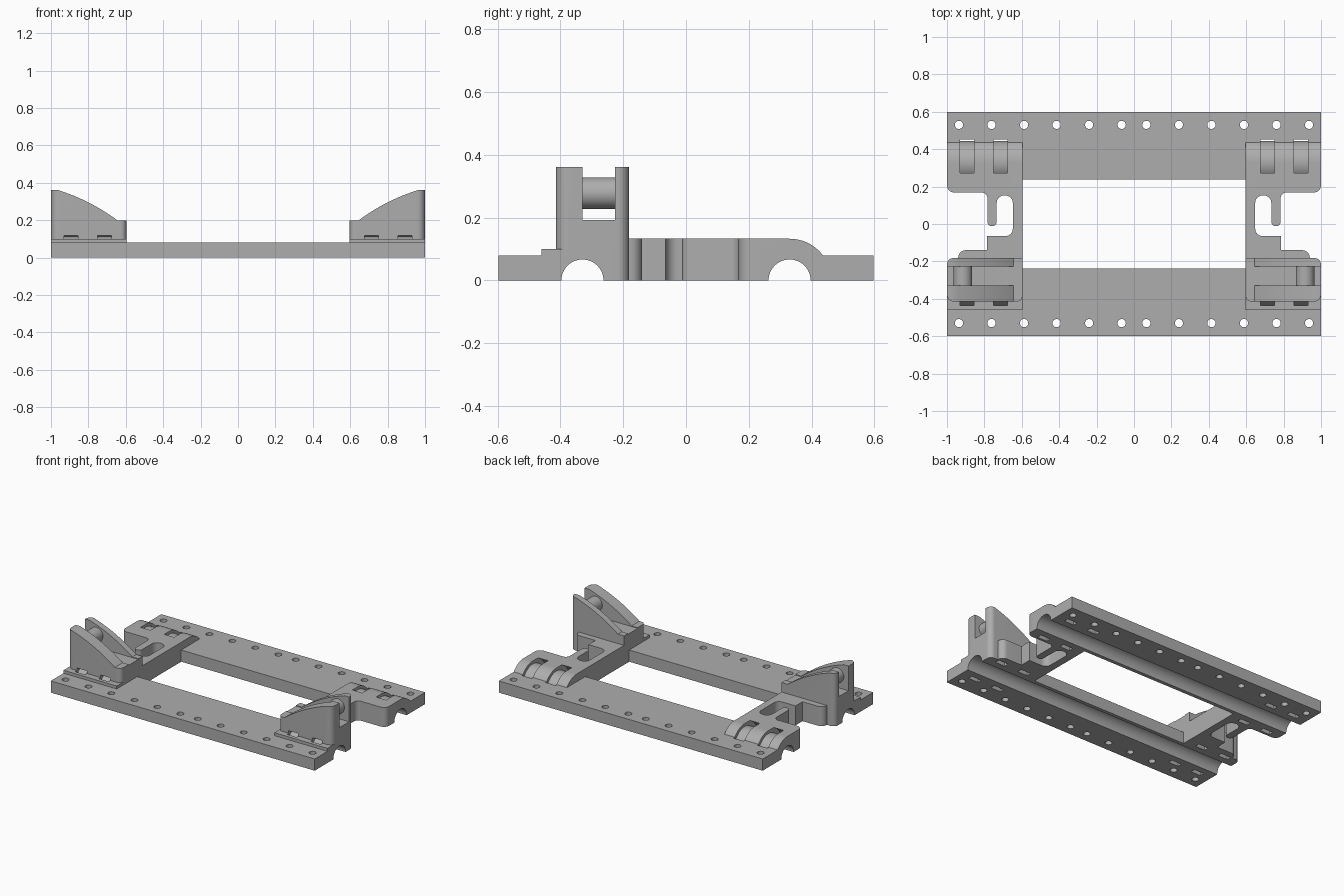
import bpy, bmesh
from math import cos, sin, radians, pi
from mathutils import Vector

if "Cube" in bpy.data.objects:
    bpy.data.objects.remove(bpy.data.objects["Cube"], do_unlink=True)

grey = bpy.data.materials.new("plain grey")
grey.use_nodes = True
grey.diffuse_color = (0.42, 0.42, 0.42, 1)
grey.node_tree.nodes["Principled BSDF"].inputs["Base Color"].default_value = (0.42, 0.42, 0.42, 1)

TUBE_Y = 0.33      # tube groove axis, front and back
GROOVE, TIE_IN, TIE_OUT, HUMP = 0.067, 0.113, 0.145, 0.133
INNER = 0.597      # inner side of the end brackets
TIES = [(0.675, 0.75), (0.855, 0.93)]


def arc(cx, cy, r, a, b, n=24):
    return [(cx + r * cos(radians(a + (b - a) * i / n)),
             cy + r * sin(radians(a + (b - a) * i / n))) for i in range(n + 1)]


def circle(cx, cy, r, n=32):
    return arc(cx, cy, r, 0, 360, n)[:-1]


def rect(u0, v0, u1, v1):
    return [(u0, v0), (u1, v0), (u1, v1), (u0, v1)]


def rounded(corners, n=8):
    """Outline from (x, y, fillet radius) corners that meet at right angles."""
    out = []
    for i, (x, y, r) in enumerate(corners):
        p = Vector((x, y))
        if r == 0:
            out.append((x, y))
            continue
        a = (Vector(corners[i - 1][:2]) - p).normalized() * r
        b = (Vector(corners[(i + 1) % len(corners)][:2]) - p).normalized() * r
        centre = p + a + b
        for k in range(n + 1):
            t = pi / 2 * k / n
            out.append(tuple(centre - b * cos(t) - a * sin(t)))
    return out


def solid(name, prisms):
    """Object made of prisms: (outline, axis, low, high)."""
    place = {"x": lambda u, v, w: (w, u, v),
             "y": lambda u, v, w: (u, w, v),
             "z": lambda u, v, w: (u, v, w)}
    bm = bmesh.new()
    for outline, axis, lo, hi in prisms:
        rings = [[bm.verts.new(place[axis](u, v, w)) for u, v in outline] for w in (lo, hi)]
        n = len(outline)
        bm.faces.new(rings[0])
        bm.faces.new(rings[1])
        for i in range(n):
            j = (i + 1) % n
            bm.faces.new((rings[0][i], rings[0][j], rings[1][j], rings[1][i]))
    bmesh.ops.recalc_face_normals(bm, faces=bm.faces)
    mesh = bpy.data.meshes.new(name)
    bm.to_mesh(mesh)
    bm.free()
    mesh.materials.append(grey)
    ob = bpy.data.objects.new(name, mesh)
    bpy.context.collection.objects.link(ob)
    return ob


def finish(ob, cuts=(), mirror=False):
    """Cut, mirror across x and shade a part."""
    cutters = []
    for prisms in cuts:
        cutter = solid("cutter", prisms)
        cutter.hide_render = True
        cutters.append(cutter)
        mod = ob.modifiers.new("cut", "BOOLEAN")
        mod.operation, mod.solver, mod.object = "DIFFERENCE", "EXACT", cutter
    if mirror:
        ob.modifiers.new("mirror", "MIRROR").use_mirror_merge = False
    bpy.context.view_layer.update()
    graph = bpy.context.evaluated_depsgraph_get()
    mesh = bpy.data.meshes.new_from_object(ob.evaluated_get(graph))
    ob.modifiers.clear()
    ob.data = mesh
    for cutter in cutters:
        bpy.data.objects.remove(cutter, do_unlink=True)
    bpy.ops.object.select_all(action="DESELECT")
    ob.select_set(True)
    bpy.context.view_layer.objects.active = ob
    bpy.ops.object.shade_smooth_by_angle(angle=radians(30))


def tube_cuts(y):
    """Tube groove and the strap slots that wrap around it."""
    band = arc(y, 0, TIE_OUT, -20, 200) + arc(y, 0, TIE_IN, 200, -20)
    cuts = [(circle(y, 0, GROOVE, 48), "x", -1.1, 1.1)]
    for a, b in TIES:
        cuts += [(band, "x", a, b), (band, "x", -b, -a)]
    return cuts


# Long rails with screw holes
for name, s in (("front_rail", -1), ("back_rail", 1)):
    rail = solid(name, [(rect(-1, s * 0.238, 1, s * 0.598), "z", 0, 0.08)])
    holes = [(circle(side * (0.066 + 0.174 * i), s * 0.53, 0.022, 24), "z", -0.1, 0.2)
             for i in range(6) for side in (-1, 1)]
    finish(rail, [tube_cuts(s * TUBE_Y) + holes])

# End brackets with rounded hump, slot and spring finger
outline = rounded([
    (INNER, 0.45, 0), (INNER, -0.182, 0), (0.94, -0.182, 0), (0.94, -0.14, 0.04),
    (0.785, -0.14, 0), (0.785, -0.065, 0), (0.648, -0.065, 0.04), (0.648, 0.153, 0.04),
    (0.734, 0.153, 0.04), (0.734, -0.012, 0.024), (0.784, -0.012, 0.024),
    (0.784, 0.168, 0.03), (1, 0.168, 0.04), (1, 0.45, 0)])
bracket = solid("end_brackets", [(outline, "z", 0, HUMP)])
above_hump = arc(TUBE_Y, 0, HUMP, 90, 20) + [(0.6, 0.045), (0.6, 0.3), (TUBE_Y, 0.3)]
finish(bracket, [[(above_hump, "x", 0.5, 1.1)], tube_cuts(TUBE_Y)], mirror=True)

# Step plates under the towers
plate = solid("step_plates", [(rect(INNER, -0.46, 1, -0.24), "z", 0, 0.1)])
finish(plate, [tube_cuts(-TUBE_Y)], mirror=True)

# Forked towers with a curved sloping top
base = rounded([(INNER, -0.415, 0.03), (1, -0.415, 0.04), (1, -0.182, 0.035), (INNER, -0.182, 0)])
tower = solid("towers", [(base, "z", 0, 0.362)])
p0, p1, p2 = Vector((0.643, 0.198)), Vector((0.79, 0.308)), Vector((0.965, 0.362))
slope = [tuple(p0 * (1 - t) ** 2 + p1 * 2 * t * (1 - t) + p2 * t * t)
         for t in [i / 16 for i in range(17)]]
above_slope = [(0.5, 0.198)] + slope + [(0.965, 0.5), (0.5, 0.5)]
gap = rect(-0.33, 0.193, -0.226, 0.6)
finish(tower, [[(above_slope, "y", -0.6, 0)], [(gap, "x", 0.5, 1.1)], tube_cuts(-TUBE_Y)],
       mirror=True)

# Cross pins in the forks
pin = solid("cross_pins", [(circle(0.915, 0.278, 0.05), "y", -0.335, -0.22)])
finish(pin, mirror=True)
